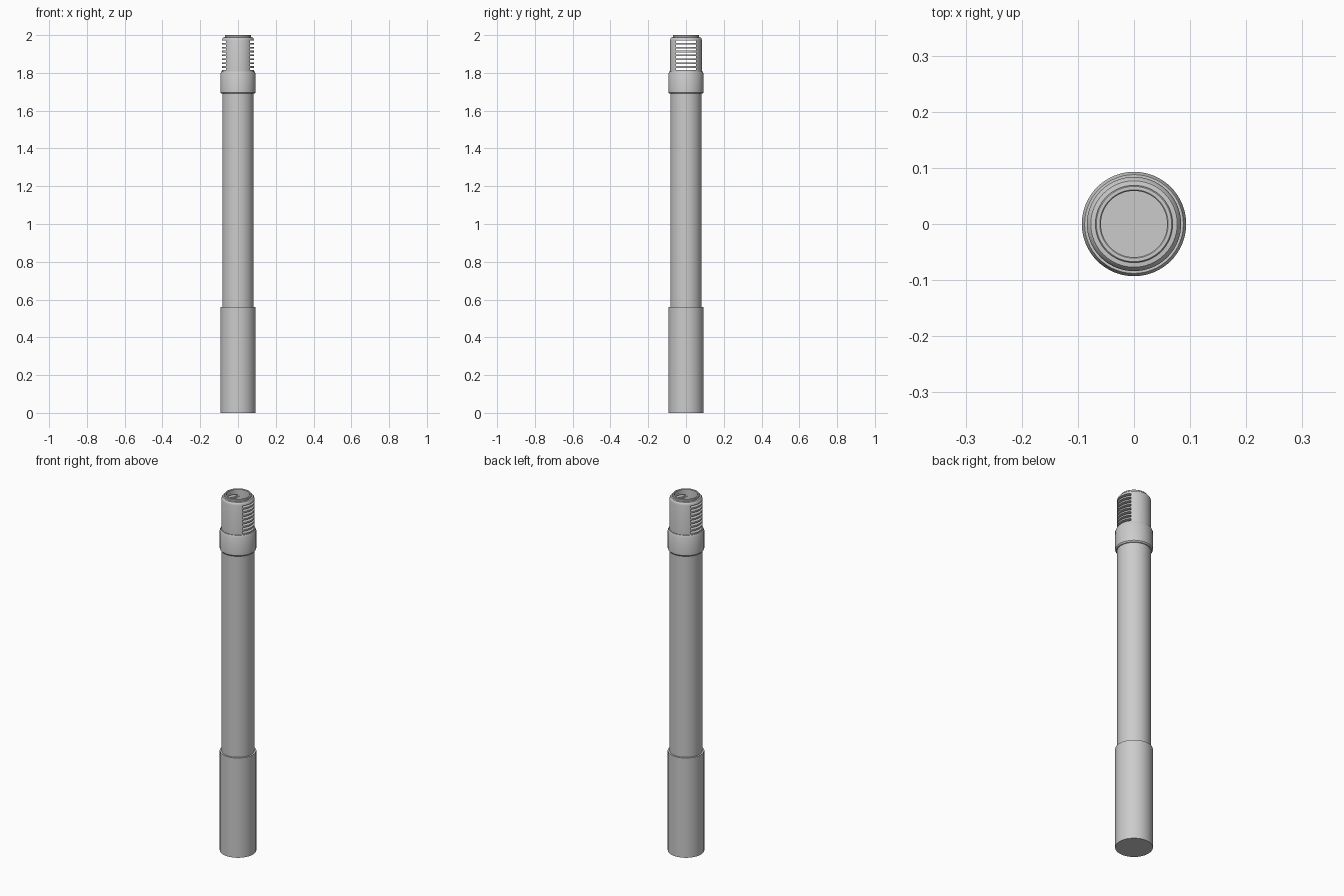
import bpy
import bmesh
import math
from mathutils import Matrix, Vector

cube = bpy.data.objects.get("Cube")
if cube:
    bpy.data.objects.remove(cube, do_unlink=True)

SIDES = 64


def link_mesh(name, bm):
    bmesh.ops.recalc_face_normals(bm, faces=bm.faces)
    mesh = bpy.data.meshes.new(name)
    bm.to_mesh(mesh)
    bm.free()
    obj = bpy.data.objects.new(name, mesh)
    bpy.context.collection.objects.link(obj)
    return obj


def activate(obj):
    bpy.ops.object.select_all(action='DESELECT')
    obj.select_set(True)
    bpy.context.view_layer.objects.active = obj


def smooth(obj):
    activate(obj)
    bpy.ops.object.shade_smooth_by_angle(angle=math.radians(30))


def lathe(name, profile):
    """Turn (radius, height) points around z, capping both ends."""
    bm = bmesh.new()
    rings = []
    for r, z in profile:
        angles = [math.tau * i / SIDES for i in range(SIDES)]
        rings.append([bm.verts.new((r * math.cos(a), r * math.sin(a), z)) for a in angles])
    for low, high in zip(rings, rings[1:]):
        for i in range(SIDES):
            j = (i + 1) % SIDES
            bm.faces.new((low[i], low[j], high[j], high[i]))
    bm.faces.new(rings[0])
    bm.faces.new(rings[-1])
    return link_mesh(name, bm)


# Thick grip at the bottom, slim tube and bevelled collar
grip = lathe("grip", [(0.093, 0), (0.093, 0.56)])
tube = lathe("tube", [(0.083, 0.55), (0.083, 1.70)])
collar = lathe("collar", [(0.082, 1.69), (0.088, 1.69), (0.093, 1.697),
                          (0.093, 1.797), (0.088, 1.808), (0.08, 1.808)])

# Hollow head with a rounded shoulder, a thin lip and an open bore
head = lathe("slotted_head", [(0.084, 1.78), (0.084, 1.974), (0.082, 1.982), (0.077, 1.988),
                              (0.069, 1.989), (0.069, 1.998), (0.067, 2.0),
                              (0.061, 2.0), (0.059, 1.998), (0.059, 1.80)])

# Row of vent slots passing through both sides of the head
SLOTS, PITCH, GAP = 8, 0.0205, 0.012
bm = bmesh.new()
for i in range(SLOTS):
    place = Matrix.Translation(Vector((0, 0, 1.821 + i * PITCH)))
    bmesh.ops.create_cube(bm, size=1, matrix=place @ Matrix.Diagonal((0.3, 0.108, GAP, 1)))
cutter = link_mesh("slot_cutter", bm)
cutter.hide_render = True

activate(head)
cut = head.modifiers.new("slots", 'BOOLEAN')
cut.operation = 'DIFFERENCE'
cut.solver = 'EXACT'
cut.object = cutter
bpy.ops.object.modifier_apply(modifier=cut.name)
bpy.data.objects.remove(cutter, do_unlink=True)

for part in (grip, tube, collar, head):
    smooth(part)
